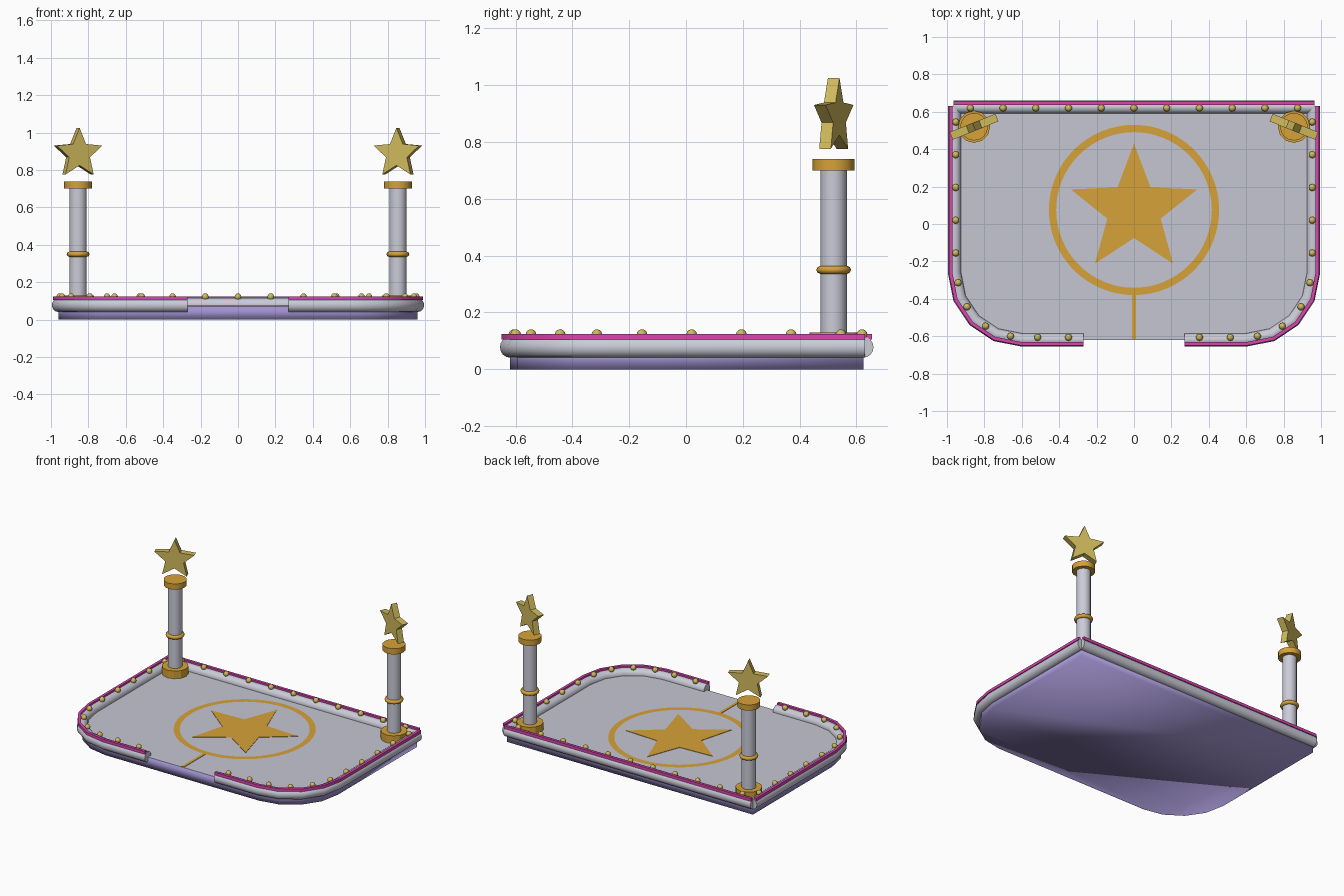
import bpy, bmesh
from math import sin, cos, pi, radians
from mathutils import Vector, Matrix

cube = bpy.data.objects.get("Cube")
if cube:
    bpy.data.objects.remove(cube)


def material(name, rgb):
    lin = [(c / 255 / 12.92) if c < 11 else ((c / 255 + 0.055) / 1.055) ** 2.4 for c in rgb]
    m = bpy.data.materials.new(name)
    m.use_nodes = True
    m.diffuse_color = (*lin, 1)
    m.node_tree.nodes["Principled BSDF"].inputs["Base Color"].default_value = (*lin, 1)
    return m


SILVER = material("silver", (203, 203, 216))
FLOOR = material("floor grey", (198, 198, 212))
LILAC = material("lilac", (160, 146, 206))
PINK = material("pink", (218, 68, 176))
GOLD = material("gold", (214, 162, 56))
PALE = material("pale gold", (208, 186, 92))


def finish(bm, name, mat, smooth=None):
    """Turn a bmesh into an object; smooth is None (flat) or an edge angle in degrees."""
    bmesh.ops.recalc_face_normals(bm, faces=bm.faces)
    me = bpy.data.meshes.new(name)
    bm.to_mesh(me)
    bm.free()
    me.materials.append(mat)
    ob = bpy.data.objects.new(name, me)
    bpy.context.collection.objects.link(ob)
    if smooth is not None:
        bpy.ops.object.select_all(action='DESELECT')
        ob.select_set(True)
        bpy.context.view_layer.objects.active = ob
        bpy.ops.object.shade_smooth_by_angle(angle=radians(smooth))
    return ob


def prism(bm, pts, z, height):
    """Upright prism over a flat outline; a single face if height is 0."""
    face = bm.faces.new([bm.verts.new((x, y, z)) for x, y in pts])
    if height:
        top = bmesh.ops.extrude_face_region(bm, geom=[face])["geom"]
        moved = [v for v in top if isinstance(v, bmesh.types.BMVert)]
        bmesh.ops.translate(bm, verts=moved, vec=(0, 0, height))


def star(r_out, r_in, cx=0, cy=0):
    return [(cx + (r_in if i % 2 else r_out) * sin(i * pi / 5),
             cy + (r_in if i % 2 else r_out) * cos(i * pi / 5)) for i in range(10)]


def sweep(bm, path, profile, side=1):
    """Mitred sweep of (outward, z) points along a flat path, with closed ends."""
    path = [Vector(p) for p in path]
    rings = []
    for i, p in enumerate(path):
        dirs = []
        if i:
            dirs.append((p - path[i - 1]).normalized())
        if i < len(path) - 1:
            dirs.append((path[i + 1] - p).normalized())
        normals = [Vector((-d.y, d.x)) for d in dirs]
        n = sum(normals, Vector((0, 0))).normalized()
        n /= n.dot(normals[0])
        rings.append([bm.verts.new((side * (p.x + n.x * u), p.y + n.y * u, z)) for u, z in profile])
    k = len(profile)
    for a, b in zip(rings, rings[1:]):
        for j in range(k):
            bm.faces.new((a[j], a[(j + 1) % k], b[(j + 1) % k], b[j]))
    bm.faces.new(rings[0])
    bm.faces.new(rings[-1])


def cylinder(name, mat, x, y, z0, z1, r, sides, smooth=None):
    bm = bmesh.new()
    bmesh.ops.create_cone(bm, cap_ends=True, segments=sides, radius1=r, radius2=r, depth=z1 - z0,
                          matrix=Matrix.Translation((x, y, (z0 + z1) / 2)))
    return finish(bm, name, mat, smooth)


# Outline: square back corners, rounded front corners
HX, BACK, FRONT, R = 0.96, 0.625, -0.62, 0.36
CX, CY = HX - R, FRONT + R


def arc(r, steps=4):
    return [(CX + r * cos(i * pi / 2 / steps), CY - r * sin(i * pi / 2 / steps))
            for i in range(steps + 1)]


half = [(HX, BACK)] + arc(R)
outline = half + [(-x, y) for x, y in reversed(half)]

# Platform with softly shaded edge, and floor surface
bm = bmesh.new()
prism(bm, outline, 0, 0.074)
finish(bm, "platform", LILAC, 180)
bm = bmesh.new()
prism(bm, outline, 0.076, 0)
floor = finish(bm, "floor", FLOOR)
if floor.data.polygons[0].normal.z < 0:
    floor.data.flip_normals()

# Gold floor inlay: star, ring and line to the entrance
MID = 0.075
bm = bmesh.new()
prism(bm, star(0.355, 0.15, 0, MID), 0.075, 0.004)
finish(bm, "floor_star", GOLD)
bm = bmesh.new()
n = 64
inner, outer = ([bm.verts.new((r * cos(2 * pi * i / n), MID + r * sin(2 * pi * i / n), 0.079))
                 for i in range(n)] for r in (0.416, 0.455))
for i in range(n):
    j = (i + 1) % n
    bm.faces.new((inner[i], outer[i], outer[j], inner[j]))
ring = finish(bm, "floor_ring", GOLD)
if ring.data.polygons[0].normal.z < 0:
    ring.data.flip_normals()
bm = bmesh.new()
prism(bm, [(-0.01, -0.615), (0.01, -0.615), (0.01, -0.375), (-0.01, -0.375)], 0.075, 0.004)
finish(bm, "floor_line", GOLD)

# Tubular border rail and pink trim on its outer top edge
tube = [(0.035 * cos(i * pi / 8), 0.078 + 0.037 * sin(i * pi / 8)) for i in range(16)]
strip = [(0.011, 0.105), (0.030, 0.105), (0.030, 0.125), (0.011, 0.125)]
side_path = [(HX, 0.63)] + arc(R) + [(0.27, FRONT)]
back_path = [(-0.965, BACK), (0.965, BACK)]
for name, mat, profile in (("rail", SILVER, tube), ("trim", PINK, strip)):
    for label, s in (("left", 1), ("right", -1)):
        bm = bmesh.new()
        sweep(bm, side_path, profile, s)
        finish(bm, label + "_" + name, mat, 30)
    bm = bmesh.new()
    sweep(bm, back_path, profile)
    finish(bm, "back_" + name, mat, 30)

# Bulbs along the rail
spots = [(0.175 * i, 0.62) for i in range(-5, 6)]
edge = [(0.953, 0.545 - 0.175 * i) for i in range(5)]
edge += [(CX + 0.345 * cos(radians(a)), CY - 0.345 * sin(radians(a))) for a in (9, 32, 56, 80)]
edge += [(0.515, -0.606), (0.35, -0.606)]
spots += [(s * x, y) for s in (1, -1) for x, y in edge]
bm = bmesh.new()
for x, y in spots:
    bmesh.ops.create_uvsphere(bm, u_segments=10, v_segments=6, radius=0.019,
                              matrix=Matrix.Translation((x, y, 0.122)))
finish(bm, "bulbs", PALE, 60)

# Corner pillars with collar and floating star
for label, s in (("left", 1), ("right", -1)):
    x, y = s * 0.855, 0.52
    cylinder(label + "_pillar_base", GOLD, x, y, 0.075, 0.13, 0.086, 12)
    cylinder(label + "_pillar", SILVER, x, y, 0.1, 0.71, 0.046, 20, 40)
    cylinder(label + "_pillar_cap", GOLD, x, y, 0.7, 0.74, 0.074, 16, 30)
    bpy.ops.mesh.primitive_torus_add(major_segments=20, minor_segments=8, major_radius=0.047,
                                     minor_radius=0.014, location=(x, y, 0.35))
    collar = bpy.context.object
    collar.name = label + "_pillar_collar"
    collar.data.materials.append(GOLD)
    bpy.ops.object.shade_smooth_by_angle(angle=radians(60))

    bm = bmesh.new()
    prism(bm, star(0.138, 0.063), -0.022, 0.044)
    turn = Matrix.Rotation(radians(-22 * s), 4, 'Z') @ Matrix.Rotation(pi / 2, 4, 'X')
    bm.transform(Matrix.Translation((x, y, 0.888)) @ turn)
    finish(bm, label + "_star", PALE)
